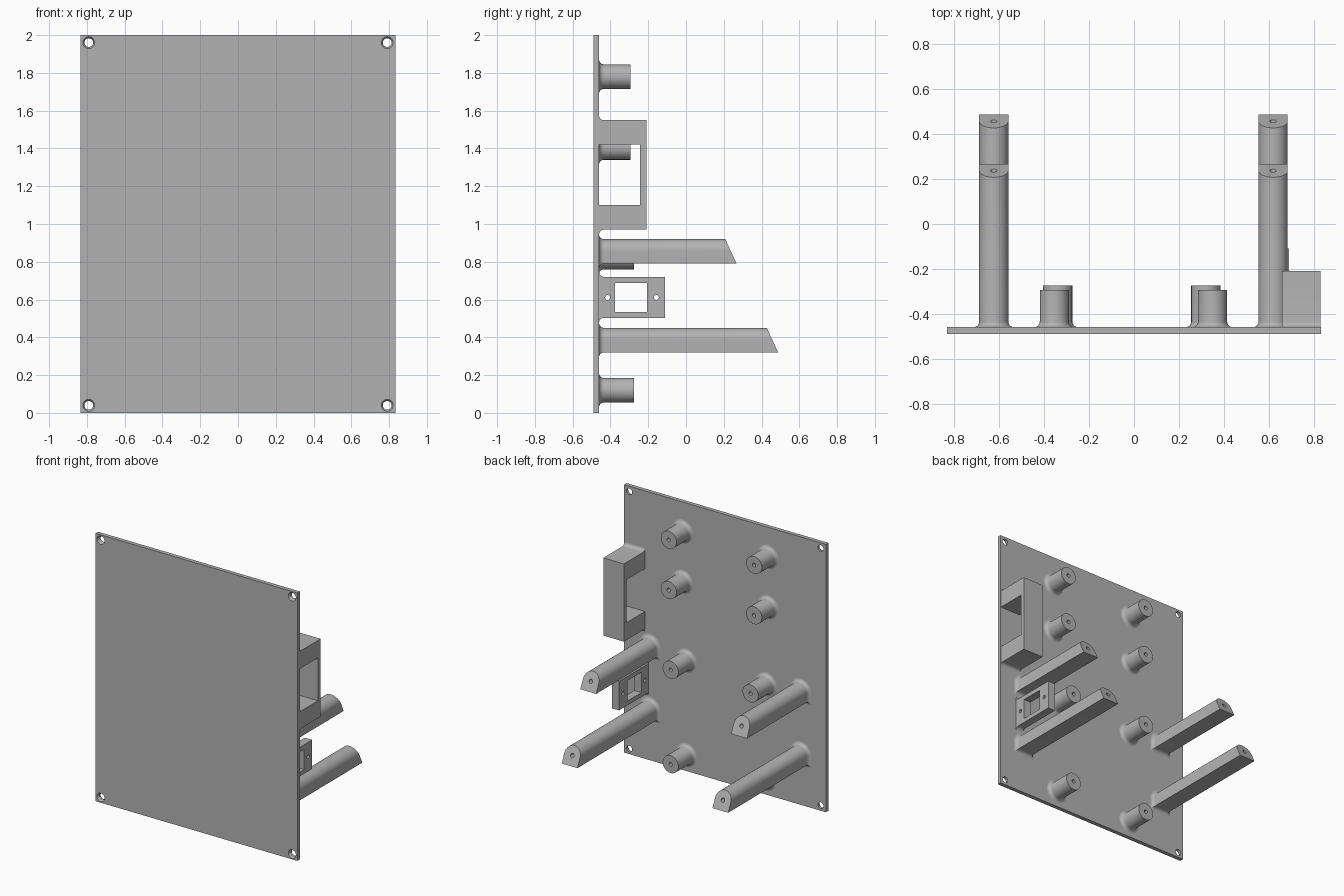
import bpy, bmesh, math
from mathutils import Matrix

if "Cube" in bpy.data.objects:
    bpy.data.objects.remove(bpy.data.objects["Cube"])

BACK = -0.46      # rear face of the plate
FIL = 0.025       # fillet radius at the base of every part
N = 48

grey = bpy.data.materials.new("grey plastic")
grey.diffuse_color = (0.45, 0.45, 0.45, 1)
grey.use_nodes = True
grey.node_tree.nodes["Principled BSDF"].inputs["Base Color"].default_value = grey.diffuse_color


def finish(bm, name, smooth=True):
    bmesh.ops.recalc_face_normals(bm, faces=bm.faces)
    me = bpy.data.meshes.new(name)
    bm.to_mesh(me)
    bm.free()
    me.materials.append(grey)
    ob = bpy.data.objects.new(name, me)
    bpy.context.collection.objects.link(ob)
    if smooth:
        activate(ob)
        bpy.ops.object.shade_smooth_by_angle(angle=math.radians(35))
    return ob


def activate(ob):
    bpy.ops.object.select_all(action='DESELECT')
    ob.select_set(True)
    bpy.context.view_layer.objects.active = ob


def box_bm(bm, lo, hi):
    c = [(a + b) / 2 for a, b in zip(lo, hi)]
    s = [b - a for a, b in zip(lo, hi)]
    bmesh.ops.create_cube(bm, size=1, matrix=Matrix.Translation(c) @ Matrix.Diagonal((*s, 1)))


def cut(ob, bm):
    """Subtract the cutter mesh, then remove the cutter."""
    cutter = finish(bm, "cutter", False)
    cutter.hide_render = True
    mod = ob.modifiers.new("cut", 'BOOLEAN')
    mod.operation, mod.solver, mod.object = 'DIFFERENCE', 'EXACT', cutter
    activate(ob)
    bpy.ops.object.modifier_apply(modifier=mod.name)
    bpy.data.objects.remove(cutter)
    activate(ob)
    bpy.ops.object.shade_smooth_by_angle(angle=math.radians(35))


def post(name, x, z, tip, flat_bottom=False, slope=0.0, r=0.065, hole=0.014):
    """Filleted post along y with a blind screw hole; optional square lower half and slanted tip."""
    bm = bmesh.new()

    def ring(rad, y, square=False, tilt=0.0):
        vs = []
        for i in range(N):
            a = 2 * math.pi * i / N
            c, s = math.cos(a), math.sin(a)
            k = rad / max(abs(c), abs(s)) if square and s < 0 else rad
            vs.append(bm.verts.new((x + k * c, y - tilt * k * s, z + k * s)))
        return vs

    rings = []
    for i in range(7):
        t = math.pi / 2 * i / 6
        rings.append(ring(r + FIL * (1 - math.sin(t)), BACK + FIL * (1 - math.cos(t)), flat_bottom))
    rings.append(ring(r, tip, flat_bottom, slope))
    rings.append(ring(hole, tip, False, slope))
    rings.append(ring(hole, tip - 0.1))
    for a, b in zip(rings, rings[1:]):
        for i in range(N):
            j = (i + 1) % N
            bm.faces.new((a[i], a[j], b[j], b[i]))
    bm.faces.new(rings[0])
    bm.faces.new(rings[-1])
    return finish(bm, name)


def bracket(name, x0, x1, tip, z0, z1):
    """Side bracket: a block with fillets above and below where it meets the plate."""
    pts = []
    for i in range(7):
        t = math.pi / 2 * i / 6
        pts.append((BACK + FIL * (1 - math.cos(t)), FIL * (1 - math.sin(t))))
    prof = [(y, z0 - d) for y, d in pts] + [(tip, z0), (tip, z1)]
    prof += [(y, z1 + d) for y, d in reversed(pts)]
    bm = bmesh.new()
    f = bm.faces.new([bm.verts.new((x0, y, z)) for y, z in prof])
    ext = bmesh.ops.extrude_face_region(bm, geom=[f])
    vs = [g for g in ext["geom"] if isinstance(g, bmesh.types.BMVert)]
    bmesh.ops.translate(bm, verts=vs, vec=(x1 - x0, 0, 0))
    return finish(bm, name)


# Front plate with countersunk corner holes
bm = bmesh.new()
box_bm(bm, (-0.833, -0.49, 0), (0.833, BACK, 2))
plate = finish(bm, "front_plate", False)
bm = bmesh.new()
for x in (-0.79, 0.79):
    for z in (0.04, 1.96):
        for r1, r2, y, d in ((0.023, 0.023, -0.475, 0.1), (0.037, 0.021, -0.486, 0.024)):
            b2 = bmesh.new()
            bmesh.ops.create_cone(b2, cap_ends=True, segments=32, radius1=r1, radius2=r2, depth=d,
                                  matrix=Matrix.Translation((x, y, z)) @ Matrix.Rotation(-math.pi / 2, 4, 'X'))
            bmesh.ops.recalc_face_normals(b2, faces=b2.faces)
            tmp = bpy.data.meshes.new("tmp")
            b2.to_mesh(tmp)
            b2.free()
            one = bmesh.new()
            one.from_mesh(tmp)
            bpy.data.meshes.remove(tmp)
            cut(plate, one)
bm.free()

# Round board standoffs
for zs, xs, tip in (((1.78, 1.405), (-0.355, 0.35), -0.295),
                    ((0.825, 0.12), (-0.34, 0.32), -0.275)):
    for z in zs:
        for x in xs:
            post("standoff", x, z, tip)

# Long support rods with slanted tips
for z, tip in ((0.855, 0.238), (0.385, 0.458)):
    for x in (-0.625, 0.62):
        post("support_rod", x, z, tip, True, 0.46)

# Large socket bracket, open through the side
big = bracket("socket_bracket", 0.66, 0.83, -0.21, 0.97, 1.55)
bm = bmesh.new()
box_bm(bm, (0.6, -0.48, 1.10), (0.9, -0.243, 1.42))
cut(big, bm)

# Small switch bracket with window and two screw holes
small = bracket("switch_bracket", 0.63, 0.69, -0.11, 0.503, 0.72)
bm = bmesh.new()
box_bm(bm, (0.6, -0.375, 0.535), (0.75, -0.207, 0.687))
for y in (-0.415, -0.157):
    bmesh.ops.create_cone(bm, cap_ends=True, segments=24, radius1=0.013, radius2=0.013, depth=0.2,
                          matrix=Matrix.Translation((0.66, y, 0.611)) @ Matrix.Rotation(math.pi / 2, 4, 'Y'))
cut(small, bm)
